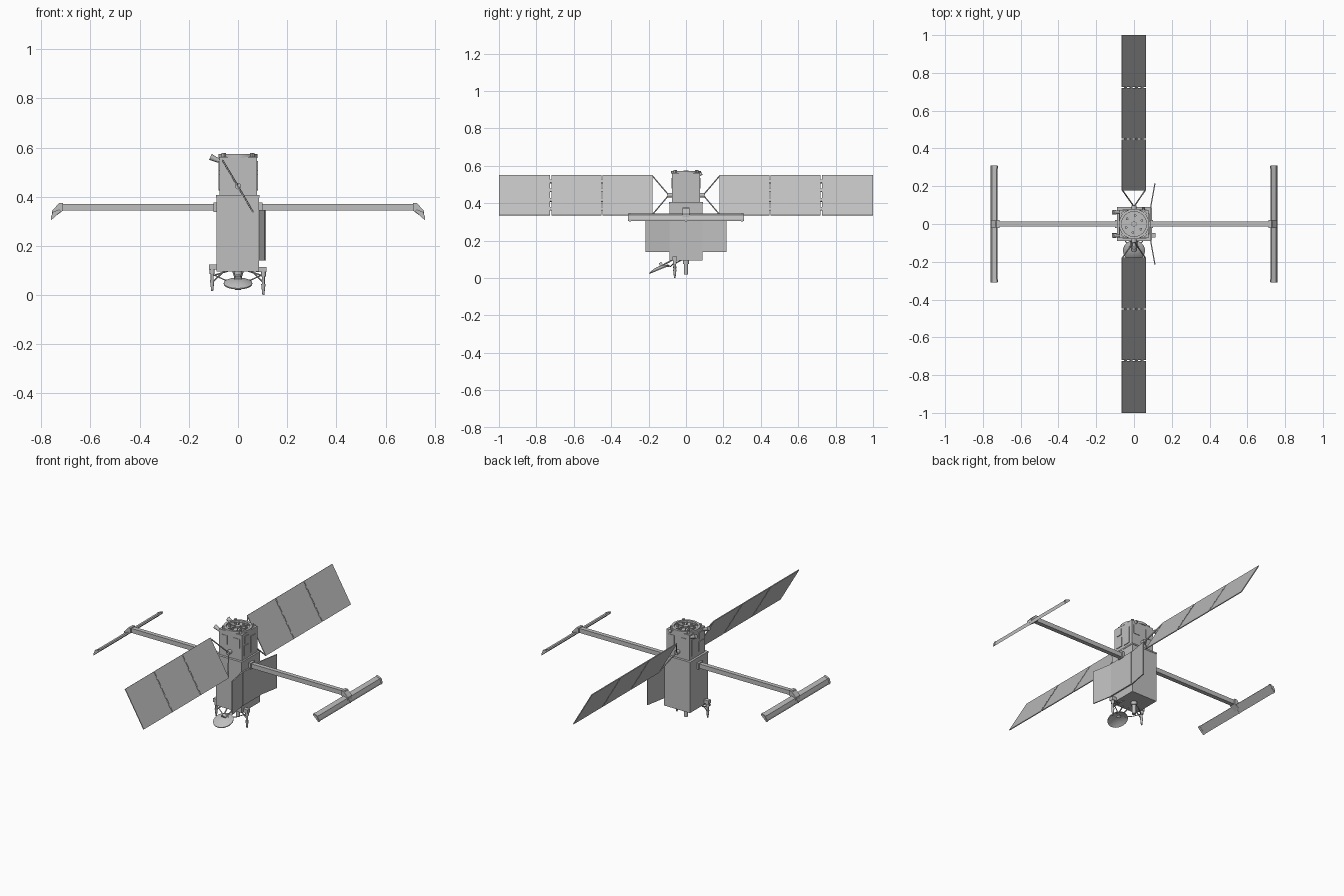
import bpy, bmesh, math
from mathutils import Vector, Matrix

if "Cube" in bpy.data.objects:
    bpy.data.objects.remove(bpy.data.objects["Cube"])

GREY = bpy.data.materials.new("satellite grey")
GREY.diffuse_color = (0.52, 0.52, 0.52, 1)
GREY.use_nodes = True
GREY.node_tree.nodes["Principled BSDF"].inputs["Base Color"].default_value = GREY.diffuse_color


def finish(name, bm, smooth=False):
    bmesh.ops.recalc_face_normals(bm, faces=bm.faces)
    me = bpy.data.meshes.new(name)
    bm.to_mesh(me)
    bm.free()
    me.materials.append(GREY)
    ob = bpy.data.objects.new(name, me)
    bpy.context.collection.objects.link(ob)
    if smooth:
        bpy.ops.object.select_all(action='DESELECT')
        ob.select_set(True)
        bpy.context.view_layer.objects.active = ob
        bpy.ops.object.shade_smooth_by_angle(angle=math.radians(35))
    return ob


def box(name, lo, hi, matrix=Matrix()):
    lo, hi = Vector(lo), Vector(hi)
    bm = bmesh.new()
    m = matrix @ Matrix.Translation((lo + hi) / 2) @ Matrix.Diagonal((*(hi - lo), 1))
    bmesh.ops.create_cube(bm, size=1, matrix=m)
    return finish(name, bm)


def rod(name, a, b, r1, r2=None, seg=12):
    a, b = Vector(a), Vector(b)
    d = b - a
    bm = bmesh.new()
    m = Matrix.Translation((a + b) / 2) @ d.to_track_quat('Z', 'Y').to_matrix().to_4x4()
    bmesh.ops.create_cone(bm, cap_ends=True, segments=seg, radius1=r1,
                          radius2=r1 if r2 is None else r2, depth=d.length, matrix=m)
    return finish(name, bm, True)


def lathe(name, profile, matrix, seg=32):
    # closed (radius, height) profile turned about the local z axis
    bm = bmesh.new()
    vs = [bm.verts.new((r, 0, z)) for r, z in profile]
    es = [bm.edges.new((vs[i], vs[(i + 1) % len(vs)])) for i in range(len(vs))]
    bmesh.ops.spin(bm, geom=vs + es, cent=(0, 0, 0), axis=(0, 0, 1),
                   angle=math.tau, steps=seg, use_duplicate=False)
    bmesh.ops.remove_doubles(bm, verts=bm.verts, dist=1e-5)
    bmesh.ops.transform(bm, matrix=matrix, verts=bm.verts)
    return finish(name, bm, True)


def prism(name, section, y0, y1):
    # (x, z) section extruded along y
    bm = bmesh.new()
    f = bm.faces.new([bm.verts.new((x, y0, z)) for x, z in section])
    g = bmesh.ops.extrude_face_region(bm, geom=[f])['geom']
    bmesh.ops.translate(bm, vec=(0, y1 - y0, 0),
                        verts=[v for v in g if isinstance(v, bmesh.types.BMVert)])
    return finish(name, bm)


# Main body
box("lower_bus", (-.088, -.088, .095), (.086, .088, .405))
box("upper_bus", (-.076, -.075, .405), (.078, .075, .562))
box("bus_deck", (-.09, -.09, .397), (.088, .09, .406))
box("side_radiator", (.08, -.088, .14), (.094, .088, .345))

# Shallow cover plates on the upper bus
for s in (-1, 1):
    x = .078 if s > 0 else -.076
    for n, (y0, y1, z0, z1) in enumerate([(-.055, -.012, .43, .49), (.01, .055, .425, .525),
                                         (-.05, -.015, .505, .545)]):
        box("side_cover_%d" % n, (x - .004, y0, z0), (x + .004, y1, z1))
    for n, x0 in enumerate((-.06, .025)):
        box("face_cover_%d" % n, (x0, s * .075 - .003, .48), (x0 + .04, s * .075 + .003, .535))

# Launch ring on top, with cross members and studs
lathe("launch_ring", [(.066, .558), (.08, .558), (.08, .573), (.066, .573)], Matrix())
rod("ring_hub", (0, 0, .56), (0, 0, .574), .014, seg=20)
for i in range(6):
    a = i * math.tau / 6
    m = Matrix.Rotation(a, 4, 'Z')
    box("ring_spoke", (.012, -.003, .56), (.068, .003, .568), m)
    p = m @ Vector((.042, .018, 0))
    rod("deck_stud", (p.x, p.y, .56), (p.x, p.y, .571), .007, seg=10)
for i in range(4):
    m = Matrix.Rotation(math.pi / 4 + i * math.pi / 2, 4, 'Z')
    box("ring_clamp", (.076, -.008, .556), (.088, .008, .577), m)

# Star sensors near the top
for y in (.062, -.062):
    rod("star_sensor", (-.076, y, .545), (-.112, y, .562), .008, .013)
rod("top_sensor", (.05, .07, .552), (.05, .085, .56), .008)

# Booms and end antennas
for s, side in ((-1, "left"), (1, "right")):
    box(side + "_boom", (min(s * .08, s * .732), -.013, .343), (max(s * .08, s * .732), .013, .37))
    box(side + "_boom_root", (min(s * .08, s * .1), -.02, .338), (max(s * .08, s * .1), .02, .376))
    prism(side + "_antenna_bracket", [(s * .712, .343), (s * .757, .31), (s * .757, .342),
                                      (s * .727, .374), (s * .712, .374)], -.02, .02)
    prism(side + "_end_antenna", [(s * .722, .34), (s * .76, .305), (s * .76, .315),
                                  (s * .752, .336), (s * .727, .346)], -.31, .31)
    for y in (-.3, 0, .3):
        prism(side + "_antenna_band", [(s * .7205, .34), (s * .761, .3035), (s * .761, .316),
                                       (s * .753, .338), (s * .726, .348)], y - .006, y + .006)

# Tilted solar wings: panels, hinges and struts
TOP, LOW = Vector((-.064, 0, .55)), Vector((.062, 0, .336))
d = (LOW - TOP).normalized()
mid = (TOP + LOW) / 2
half = (LOW - TOP).length / 2
wing = Matrix.Translation(mid) @ Matrix((d, (0, 1, 0), d.cross(Vector((0, 1, 0))))).transposed().to_4x4()
for s, side in ((-1, "front"), (1, "back")):
    for n, (a, b) in enumerate(((.178, .447), (.453, .72), (.726, 1.0))):
        box("%s_solar_panel_%d" % (side, n), (-half, min(s * a, s * b), -.0025),
            (half, max(s * a, s * b), .0025), wing)
    for y in (.45, .723):
        for k in (-.085, -.03, .03, .085):
            box(side + "_panel_hinge", (k - .009, s * y - .006, -.004), (k + .009, s * y + .006, .004), wing)
    rod(side + "_wing_pivot", (0, s * .07, .443), (0, s * .098, .443), .013)
    for k in (-.97, .97):
        p = mid + d * half * k
        rod(side + "_wing_strut", (0, s * .092, .443), (p.x, s * .18, p.z), .0035, seg=8)

# Swept radiator flaps beside the +x face
for s in (-1, 1):
    flap = Matrix.Translation((.088, s * .088, 0)) @ Matrix.Rotation(-s * math.atan2(.023, .127), 4, 'Z')
    box("radiator_flap", (-.003, min(0, s * .13), .14), (.003, max(0, s * .13), .345), flap)

# Dish, tilted, hollow side down, and its arms
tilt = Matrix.Translation((0, -.143, .052)) @ Matrix.Rotation(math.radians(22), 4, 'X')
outer = [(.058 * t / 6, .014 * (1 - (t / 6) ** 2) - .003) for t in range(7)]
inner = [(r, z - .005) for r, z in reversed(outer)]
lathe("dish", outer + inner, tilt)
rod("dish_hub", (0, -.14, .066), (0, -.125, .074), .014)
for x in (-.02, .02):
    rod("dish_arm", (x, -.07, .098), (x * .5, -.13, .066), .004, seg=8)

# Feed horn under the body
rod("feed_horn", (0, 0, .1), (0, 0, .02), .012, seg=16)
rod("feed_collar", (0, 0, .1), (0, 0, .075), .017, seg=16)

# Tapered whip antennas on each side, with struts and mounts
for x, z0, z1 in ((-.105, .016, .125), (.103, 0, .115)):
    s = 1 if x > 0 else -1
    y = -.06
    rod("whip_antenna", (x, y, z0 + .045), (x, y, z0), .009, .004)
    rod("whip_stem", (x, y, z1), (x, y, z0 + .04), .006)
    rod("whip_collar", (x, y, z1 - .04), (x, y, z1 - .015), .01)
    box("whip_mount", (min(x - s * .03, x + s * .012), y - .012, z1 - .022),
        (max(x - s * .03, x + s * .012), y + .012, z1))
    rod("whip_strut", (x, y, .078), (s * .04, -.02, .098), .003, seg=8)
    rod("whip_strut_low", (x, y, .052), (s * .055, -.06, .098), .003, seg=8)
    rod("whip_brace", (x, y, .085), (s * .05, -.085, .06), .0025, seg=8)
    rod("dish_brace", (s * .05, -.085, .06), (s * .02, -.125, .066), .0025, seg=8)
